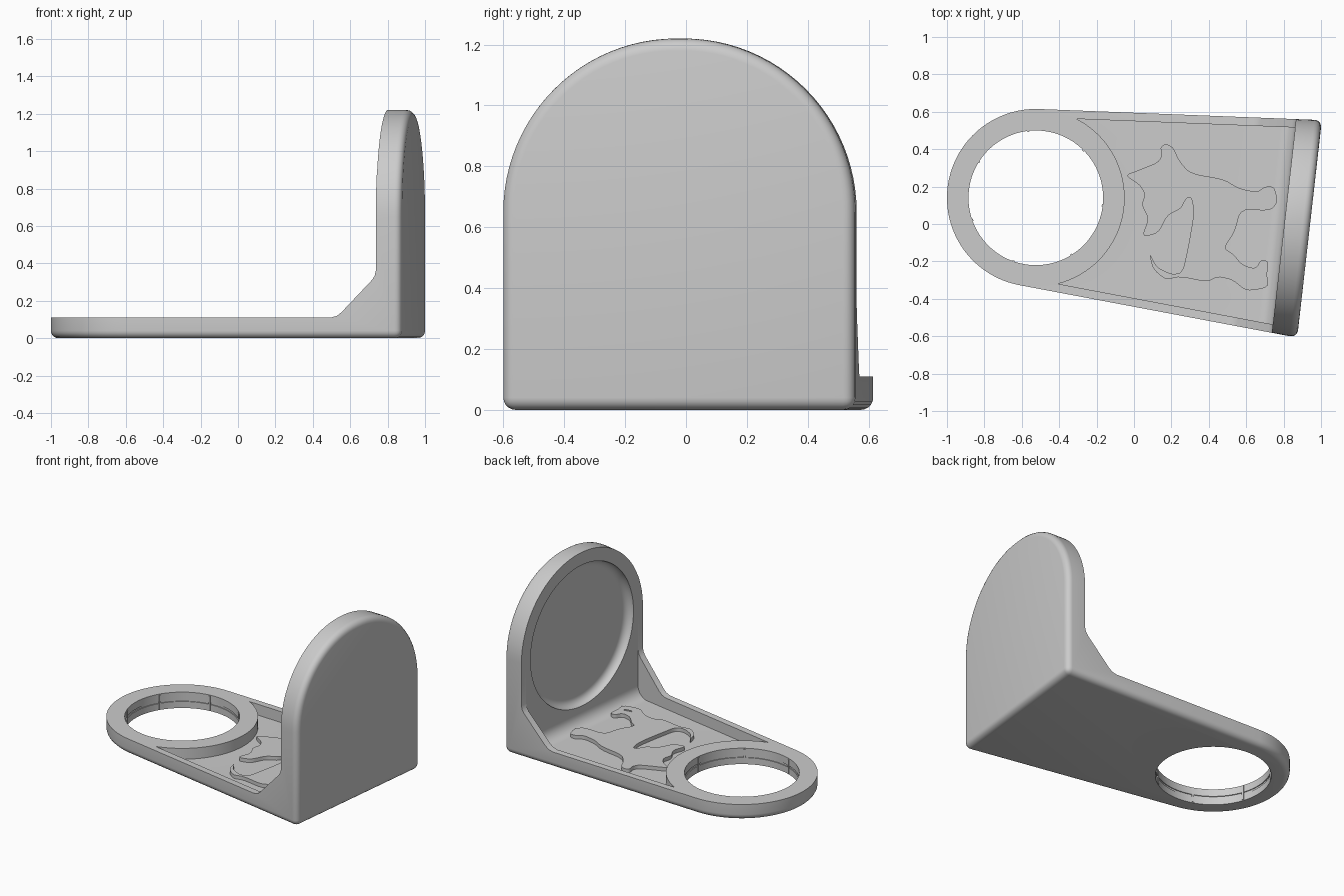
import bpy, bmesh
from math import sin, cos, pi, atan2, acos, hypot, radians
from mathutils import Matrix, Vector

cube = bpy.data.objects.get("Cube")
if cube:
    bpy.data.objects.remove(cube, do_unlink=True)

grey = bpy.data.materials.new("light grey plastic")
grey.use_nodes = True
grey.diffuse_color = (0.6, 0.6, 0.6, 1)
grey.node_tree.nodes["Principled BSDF"].inputs["Base Color"].default_value = grey.diffuse_color

# Main sizes: local x runs from the ring centre to the back of the upright plate
RING, HOLE, THICK, FLOOR = 0.475, 0.36, 0.11, 0.035
LENGTH, HALF, HEIGHT, INNER = 1.473, 0.585, 1.22, 1.335
RIM, ROUND = 0.045, 0.04
PLACE = Matrix.Translation((-0.525, 0.14, 0)) @ Matrix.Rotation(radians(-6.47), 4, "Z")


def make(name, bm):
    bmesh.ops.recalc_face_normals(bm, faces=bm.faces)
    mesh = bpy.data.meshes.new(name)
    bm.to_mesh(mesh)
    bm.free()
    mesh.materials.append(grey)
    obj = bpy.data.objects.new(name, mesh)
    bpy.context.collection.objects.link(obj)
    return obj


def prism(name, points, push):
    bm = bmesh.new()
    face = bm.faces.new([bm.verts.new(p) for p in points])
    grown = bmesh.ops.extrude_face_region(bm, geom=[face], use_keep_orig=True)
    verts = [v for v in grown["geom"] if isinstance(v, bmesh.types.BMVert)]
    bmesh.ops.translate(bm, verts=verts, vec=push)
    return make(name, bm)


def lathe(name, profile, matrix, steps=96):
    bm = bmesh.new()
    verts = [bm.verts.new((r, 0, h)) for r, h in profile]
    edges = [bm.edges.new(pair) for pair in zip(verts, verts[1:])]
    bmesh.ops.spin(bm, geom=verts + edges, cent=(0, 0, 0), axis=(0, 0, 1),
                   angle=2 * pi, steps=steps, use_duplicate=False)
    bmesh.ops.remove_doubles(bm, verts=bm.verts, dist=1e-5)
    bm.transform(matrix)
    return make(name, bm)


def combine(obj, cutter, operation):
    mod = obj.modifiers.new("cut", "BOOLEAN")
    mod.object, mod.operation, mod.solver = cutter, operation, "EXACT"
    bpy.context.view_layer.objects.active = obj
    bpy.ops.object.modifier_apply(modifier=mod.name)
    bpy.data.objects.remove(cutter, do_unlink=True)


def smooth(obj):
    bpy.ops.object.select_all(action="DESELECT")
    obj.select_set(True)
    bpy.context.view_layer.objects.active = obj
    bpy.ops.object.shade_smooth_by_angle(angle=radians(30))


def arc(radius, start, end, steps, cx=0, cy=0):
    turns = [start + (end - start) * i / steps for i in range(steps + 1)]
    return [(cx + radius * cos(t), cy + radius * sin(t)) for t in turns]


def side_profile(name, points):
    return prism(name, [(x, -1, z) for x, z in points], (0, 2, 0))


# Bracket: tapered footprint crossed with the L-shaped side profile
tangent = atan2(HALF, LENGTH) + acos(RING / hypot(HALF, LENGTH))
outline = arc(RING, tangent, 2 * pi - tangent, 72) + [(LENGTH, -HALF), (LENGTH, HALF)]
bracket = prism("bracket", [(x, y, 0) for x, y in outline], (0, 0, HEIGHT))
combine(bracket, side_profile("side_cutter", [
    (-1, -1), (2, -1), (2, 2), (INNER, 2), (INNER, 0.36), (INNER - 0.006, 0.335),
    (INNER - 0.02, 0.312), (1.15, 0.14), (1.125, 0.12), (1.09, THICK), (-1, THICK)]),
    "INTERSECT")

# Arched top, then rounded underside and outer face
bm = bmesh.new()
bm.from_mesh(bracket.data)
bmesh.ops.remove_doubles(bm, verts=bm.verts, dist=1e-5)
bmesh.ops.dissolve_limit(bm, angle_limit=0.01, verts=bm.verts, edges=bm.edges)
shoulders = []
for e in bm.edges:
    a, b = (v.co for v in e.verts)
    if min(a.z, b.z) > HEIGHT - 0.001 and abs(a.x - b.x) > 0.05:
        shoulders.append(e)
bmesh.ops.bevel(bm, geom=shoulders, offset=0.57, offset_type="OFFSET", segments=24,
                profile=0.5, affect="EDGES", clamp_overlap=False)
outer = []
for e in bm.edges:
    a, b = (v.co for v in e.verts)
    flat = max(a.z, b.z) < 0.001 or min(a.x, b.x) > LENGTH - 0.001
    if flat and e.calc_face_angle(0) > radians(40):
        outer.append(e)
bmesh.ops.bevel(bm, geom=outer, offset=ROUND, offset_type="OFFSET", segments=5,
                profile=0.5, affect="EDGES", clamp_overlap=False)
bm.to_mesh(bracket.data)
bm.free()

# Sunken floor between the side rails, curving up into the upright plate
inset = RING - RIM
meet = tangent - acos(inset / RING)
far = 1.5
far_y = (inset - far * cos(tangent)) / sin(tangent)
pocket_outline = arc(RING, -meet, meet, 40) + [(far, far_y), (far, -far_y)]
pocket = prism("pocket_cutter", [(x, y, -0.5) for x, y in pocket_outline], (0, 0, 2.5))
end, bend = INNER + 0.001, 0.08
combine(pocket, side_profile("floor_cutter", [(-0.2, FLOOR)] + arc(
    bend, -pi / 2, 0, 8, end - bend, FLOOR + bend) + [(end, 1.4), (-0.2, 1.4)]), "INTERSECT")
combine(bracket, pocket, "DIFFERENCE")

# Round dish in the upright plate
dish, depth = 0.487, 0.05
dish_profile = [(0, depth)] + arc(depth, pi / 2, 0, 8, dish - depth, 0) + [(dish, -0.1), (0, -0.1)]
to_plate = Matrix.Translation((INNER, 0, 0.645)) @ Matrix.Rotation(pi / 2, 4, "Y")
combine(bracket, lathe("dish_cutter", dish_profile, to_plate), "DIFFERENCE")

# Ring hole with a shallow groove
groove = HOLE + 0.006
combine(bracket, lathe("hole_cutter", [
    (0, -0.2), (HOLE, -0.2), (HOLE, 0.045), (groove, 0.045), (groove, 0.06),
    (HOLE, 0.06), (HOLE, 0.3), (0, 0.3)], Matrix()), "DIFFERENCE")
bracket.matrix_world = PLACE
smooth(bracket)

# Seven small grip ribs inside the hole
bm = bmesh.new()
for i in range(7):
    spot = (Matrix.Rotation(2 * pi * i / 7, 4, "Z") @ Matrix.Translation((HOLE + 0.004, 0, 0.055))
            @ Matrix.Diagonal((0.018, 0.012, 0.1, 1)))
    bmesh.ops.create_cube(bm, size=1, matrix=spot)
make("grip_ribs", bm).matrix_world = PLACE

# Raised animal figure on the floor, outline in hundredths
figure = [(-5, 26), (3, 29), (13, 33), (15, 37), (14, 41), (17, 43), (21, 41), (24, 34),
          (30, 27), (48, 24), (56, 19), (66, 17), (70, 20), (75, 20), (77, 12), (73, 7),
          (57, 8), (54, -4), (48, -13), (53, -16), (58, -22), (65, -24), (68, -19),
          (72, -20), (71, -27), (72, -34), (60, -36), (53, -30), (45, -28), (39, -31),
          (24, -28), (17, -30), (10, -24), (8, -15), (12, -23), (20, -27), (26, -26),
          (29, -12), (32, 5), (31, 14), (28, 14), (25, 8), (18, 5), (13, -5), (4, -7),
          (8, 3), (4, 10), (6, 16), (3, 21)]
path = [Vector(p) / 100 for p in figure]
for _ in range(2):
    path = [p.lerp(q, t) for p, q in zip(path, path[1:] + path[:1]) for t in (0.2, 0.8)]
relief = prism("animal_relief", [(p.x, p.y, FLOOR - 0.005) for p in path], (0, 0, 0.03))
smooth(relief)

# Closed eye of the figure
bm = bmesh.new()
bmesh.ops.create_cube(bm, size=1, matrix=Matrix.Translation((0.645, -0.29, FLOOR + 0.026))
                      @ Matrix.Rotation(0.15, 4, "Z") @ Matrix.Diagonal((0.05, 0.012, 0.006, 1)))
make("eye_mark", bm)
